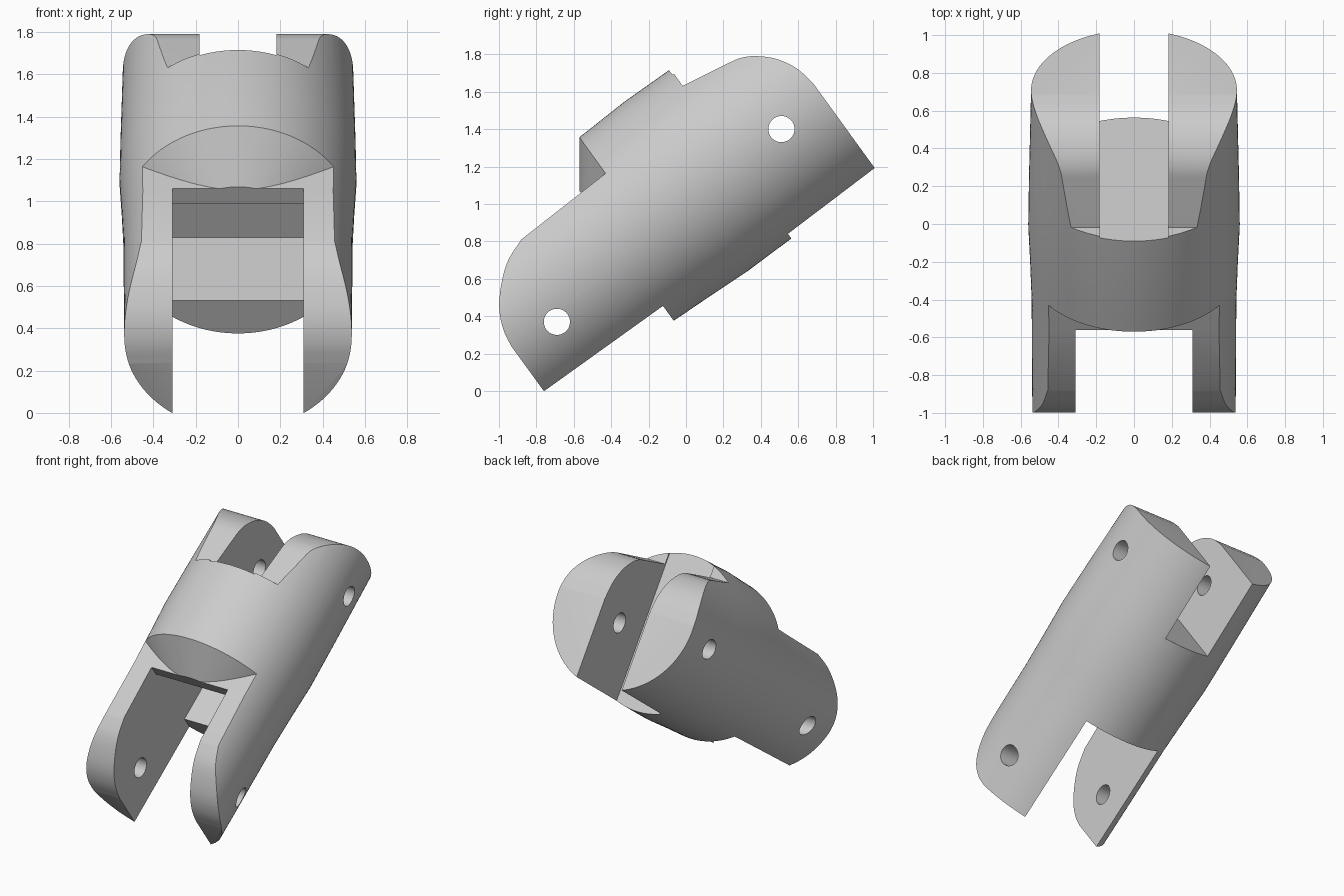
import bpy
import bmesh
from math import radians, pi
from mathutils import Matrix, Vector

if "Cube" in bpy.data.objects:
    bpy.data.objects.remove(bpy.data.objects["Cube"], do_unlink=True)

AXIS = 0.885   # height of the barrel axis before tilting
TILT = 36

grey = bpy.data.materials.new("light grey plastic")
grey.use_nodes = True
grey.diffuse_color = (0.6, 0.6, 0.6, 1)
grey.node_tree.nodes["Principled BSDF"].inputs["Base Color"].default_value = (0.6, 0.6, 0.6, 1)


def finish(name, bm):
    bmesh.ops.recalc_face_normals(bm, faces=bm.faces[:])
    mesh = bpy.data.meshes.new(name)
    bm.to_mesh(mesh)
    bm.free()
    obj = bpy.data.objects.new(name, mesh)
    bpy.context.collection.objects.link(obj)
    mesh.materials.append(grey)
    return obj


def revolve(name, profile, sides=128):
    """Solid of revolution about the barrel axis from (position, radius) pairs."""
    bm = bmesh.new()
    rings = []
    for pos, rad in profile:
        ring = [bm.verts.new(Matrix.Rotation(2 * pi * i / sides, 3, 'Y') @ Vector((rad, pos, 0))
                             + Vector((0, 0, AXIS))) for i in range(sides)]
        rings.append(ring)
    for a, b in zip(rings, rings[1:]):
        for i in range(sides):
            j = (i + 1) % sides
            bm.faces.new((a[i], a[j], b[j], b[i]))
    bm.faces.new(rings[0])
    bm.faces.new(rings[-1])
    return finish(name, bm)


def prism(name, outline, half_width):
    """Side outline extruded across the width."""
    bm = bmesh.new()
    face = bm.faces.new([bm.verts.new((-half_width, u, v)) for u, v in outline])
    grown = bmesh.ops.extrude_face_region(bm, geom=[face])["geom"]
    bmesh.ops.translate(bm, vec=(2 * half_width, 0, 0),
                        verts=[g for g in grown if isinstance(g, bmesh.types.BMVert)])
    return finish(name, bm)


def block(name, u0, u1, v0, v1, half_width):
    return prism(name, [(u0, v0), (u1, v0), (u1, v1), (u0, v1)], half_width)


def pin_hole(name, u, v):
    bm = bmesh.new()
    bmesh.ops.create_cone(bm, cap_ends=True, segments=40, radius1=0.07, radius2=0.07, depth=2,
                          matrix=Matrix.Translation((0, u, v)) @ Matrix.Rotation(pi / 2, 4, 'Y'))
    return finish(name, bm)


def cut(target, cutter):
    mod = target.modifiers.new("cut", 'BOOLEAN')
    mod.operation = 'DIFFERENCE'
    mod.solver = 'EXACT'
    mod.object = cutter
    bpy.context.view_layer.objects.active = target
    bpy.ops.object.modifier_apply(modifier=mod.name)
    bpy.data.objects.remove(cutter, do_unlink=True)


def curve_through(points, steps=6):
    """Smooth outline through a few points."""
    pts = [Vector(p) for p in points]
    ext = [2 * pts[0] - pts[1]] + pts + [2 * pts[-1] - pts[-2]]
    out = []
    for a, b, c, d in zip(ext, ext[1:], ext[2:], ext[3:]):
        for k in range(steps):
            t = k / steps
            out.append(0.5 * (2 * b + (c - a) * t + (2 * a - 5 * b + 4 * c - d) * t * t
                              + (3 * b - a - 3 * c + d) * t ** 3))
    return [tuple(p) for p in out] + [tuple(pts[-1])]


# barrel, slightly fuller in the middle
body = revolve("finger_segment", [(-0.615, 0.538), (0.15, 0.542), (0.4, 0.55), (0.64, 0.56),
                                  (0.95, 0.556), (1.517, 0.545)])

# lower fork: rounded top outline, leaving a cone under the collar
lower = curve_through([(-0.236, 1.173), (-0.357, 1.125), (-0.455, 1.05), (-0.544, 0.95),
                       (-0.597, 0.84), (-0.618, 0.72)])
lower_relief = prism("lower_relief", [(0.5, 1.2), *lower, (-0.9, 0.72), (-0.9, 1.8), (0.5, 1.8)], 0.9)
cut(lower_relief, revolve("collar_cone", [(0.165, 0.31), (0.6, 0.914), (0.9, 0.914)]))
cut(body, lower_relief)

# upper fork: rounded top outline behind the collar
upper = curve_through([(1.185, 1.29), (1.28, 1.27), (1.36, 1.225), (1.44, 1.145),
                       (1.495, 1.04), (1.52, 0.91)])
cut(body, prism("upper_relief", [(0.945, 1.33), *upper, (1.8, 0.91), (1.8, 1.8), (0.945, 1.8)], 0.9))

# slots between the prongs, and the pocket inside the barrel
cut(body, block("lower_slot", -0.9, 0.168, 0.1, 1.7, 0.31))
cut(body, block("upper_slot", 0.935, 1.8, 0.1, 1.7, 0.183))
cut(body, block("pocket", -0.3, 0.674, 0.536, 1.1, 0.31))

# hinge pin holes
cut(body, pin_hole("lower_pin_hole", -0.341, 0.705))
cut(body, pin_hole("upper_pin_hole", 1.236, 0.833))

# tilt into place and smooth the curved surfaces
body.data.transform(Matrix.Rotation(radians(TILT), 4, 'X'))
bpy.ops.object.select_all(action='DESELECT')
body.select_set(True)
bpy.context.view_layer.objects.active = body
bpy.ops.object.shade_smooth_by_angle(angle=radians(25))
